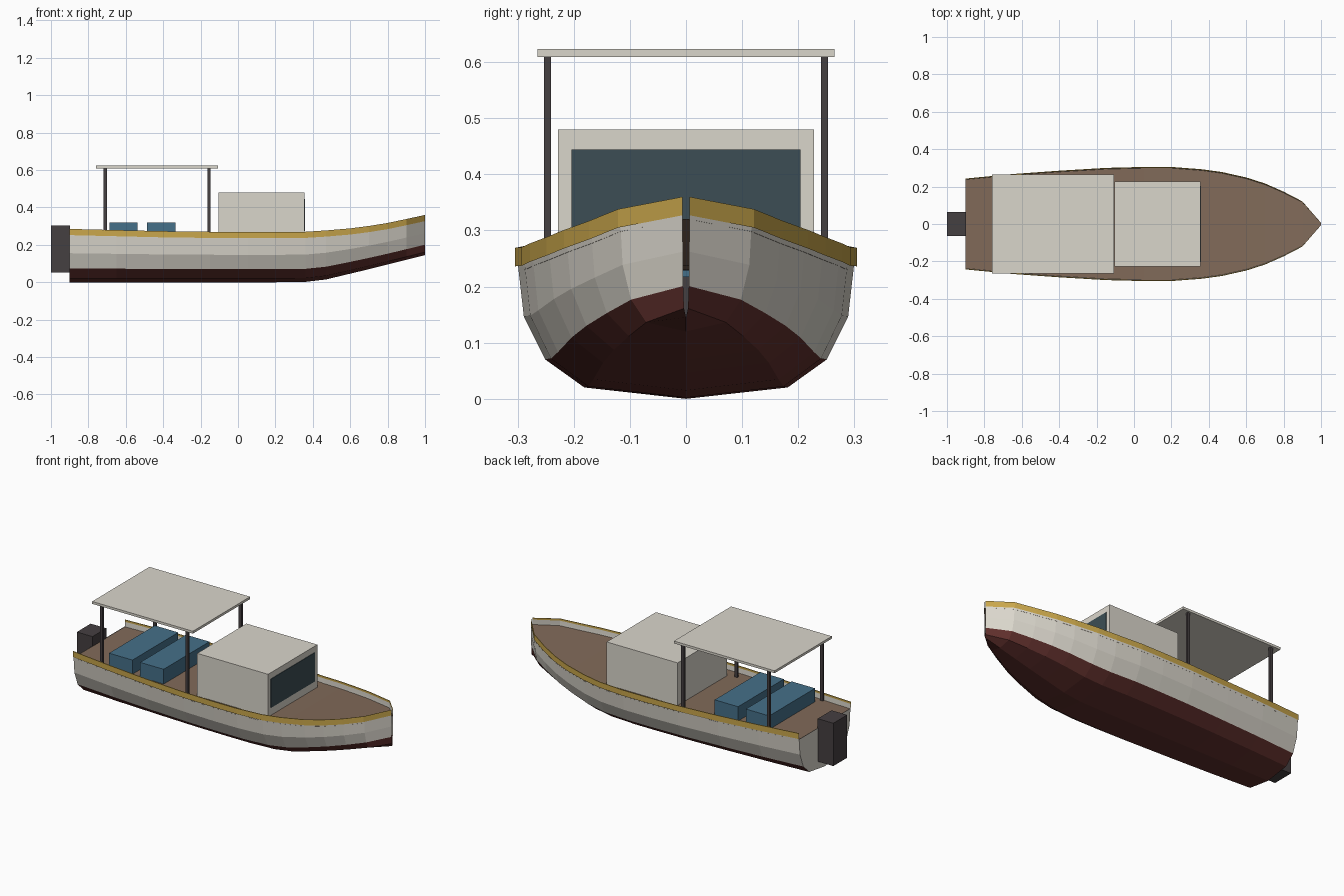
import bpy, bmesh

if "Cube" in bpy.data.objects:
    bpy.data.objects.remove(bpy.data.objects["Cube"])

def mat(name, rgb):
    m = bpy.data.materials.new(name)
    m.diffuse_color = (*rgb, 1)
    m.use_nodes = True
    m.node_tree.nodes["Principled BSDF"].inputs["Base Color"].default_value = m.diffuse_color
    return m

WHITE = mat("off_white", (.70, .67, .60))
YELLOW = mat("yellow_trim", (.58, .38, .07))
RED = mat("bottom_red", (.12, .03, .026))
BROWN = mat("deck_brown", (.22, .145, .10))
BLUE = mat("bench_blue", (.06, .16, .25))
DARK = mat("dark_metal", (.06, .05, .053))
GLASS = mat("window_glass", (.045, .076, .09))

def finish(name, bm, mats):
    me = bpy.data.meshes.new(name)
    bm.to_mesh(me)
    bm.free()
    for m in mats:
        me.materials.append(m)
    ob = bpy.data.objects.new(name, me)
    bpy.context.collection.objects.link(ob)
    return ob

def box(name, x0, x1, y0, y1, z0, z1, m):
    bm = bmesh.new()
    bmesh.ops.create_cube(bm, size=1)
    for v in bm.verts:
        v.co = ((x0 + x1) / 2 + v.co.x * (x1 - x0),
                (y0 + y1) / 2 + v.co.y * (y1 - y0),
                (z0 + z1) / 2 + v.co.z * (z1 - z0))
    return finish(name, bm, [m])

def loft(name, sections, mats, rule=lambda j: 0):
    """Skin a list of equal-length point rows; rule picks the colour per strip."""
    bm = bmesh.new()
    rows = [[bm.verts.new(p) for p in s] for s in sections]
    for a, b in zip(rows, rows[1:]):
        for j in range(len(a) - 1):
            f = bm.faces.new((a[j], b[j], b[j + 1], a[j + 1]))
            f.material_index = rule(j)
    return finish(name, bm, mats)

# Hull stations: x, half beam, keel height, sheer height
STATIONS = [(-.9, .24, 0, .285), (-.65, .264, 0, .279), (-.4, .282, 0, .273),
            (-.15, .297, 0, .27), (.05, .302, 0, .269), (.2, .302, 0, .269),
            (.36, .29, .002, .27), (.47, .275, .015, .277), (.6, .246, .046, .288),
            (.7, .214, .07, .301), (.8, .17, .095, .317), (.9, .118, .12, .338),
            (1, .006, .145, .36)]
# Cross-section as fractions of beam and of keel-to-sheer height
RIB = [(0, 0), (.6, .075), (.83, .26), (.957, .545), (.99, .87)]
DROP = .04  # deck depth below sheer

def half_rib(x, w, k, s, top):
    pts = [(x, w * u, k + (s - k) * v) for u, v in RIB]
    return pts + [(x, w * .995, s - top)]

def full_rib(st, top):
    h = half_rib(*st, top)
    return [(x, -y, z) for x, y, z in reversed(h[1:])] + h

# Hull shell with painted bottom
loft("hull", [full_rib(st, .01) for st in STATIONS], [WHITE, RED],
     lambda j: 1 if 3 <= j <= 6 else 0)

# Transom closes the stern up to deck height
bm = bmesh.new()
bm.faces.new([bm.verts.new(p) for p in full_rib(STATIONS[0], DROP)])
finish("transom", bm, [WHITE])

# Deck following the sheer
loft("deck", [[(x, y * w * .99, s - DROP) for y in (1, 0, -1)]
              for x, w, k, s in STATIONS], [BROWN])

# Gunwale bands, just outside the hull
for side, tag in ((1, "left"), (-1, "right")):
    secs = [[(x, side * (w + .003 * min(1, w / .1)), s - .033),
             (x, side * (w + .003 * min(1, w / .1)), s),
             (x, side * w * .994, s), (x, side * w * .994, s - .011)]
            for x, w, k, s in STATIONS]
    ob = loft("gunwale_" + tag, secs, [YELLOW])
    if side < 0:
        ob.data.flip_normals()

# Cabin and windscreen
box("cabin", -.105, .355, -.228, .228, .23, .48, WHITE)
box("windscreen", .354, .358, -.204, .204, .275, .444, GLASS)

# Canopy on four posts
box("canopy_roof", -.76, -.107, -.265, .265, .609, .623, WHITE)
for x in (-.71, -.155):
    for y in (-.247, .247):
        box("canopy_post", x - .009, x + .009, y - .006, y + .006, .225, .61, DARK)

# Benches
for x in (-.612, -.41):
    box("bench", x - .076, x + .076, -.212, .212, .217, .319, BLUE)

# Outboard motor
box("outboard_motor", -1, -.899, -.064, .064, .052, .303, DARK)

# Consistent outward normals on the closed parts
for ob in bpy.data.objects:
    if ob.name.startswith(("hull", "deck", "transom")):
        bm = bmesh.new()
        bm.from_mesh(ob.data)
        bm.normal_update()
        bm.faces.ensure_lookup_table()
        f = bm.faces[0]
        want = {"h": -f.normal.y, "d": f.normal.z, "t": -f.normal.x}[ob.name[0]]
        if want < 0:
            bmesh.ops.reverse_faces(bm, faces=bm.faces[:])
        bm.to_mesh(ob.data)
        bm.free()
